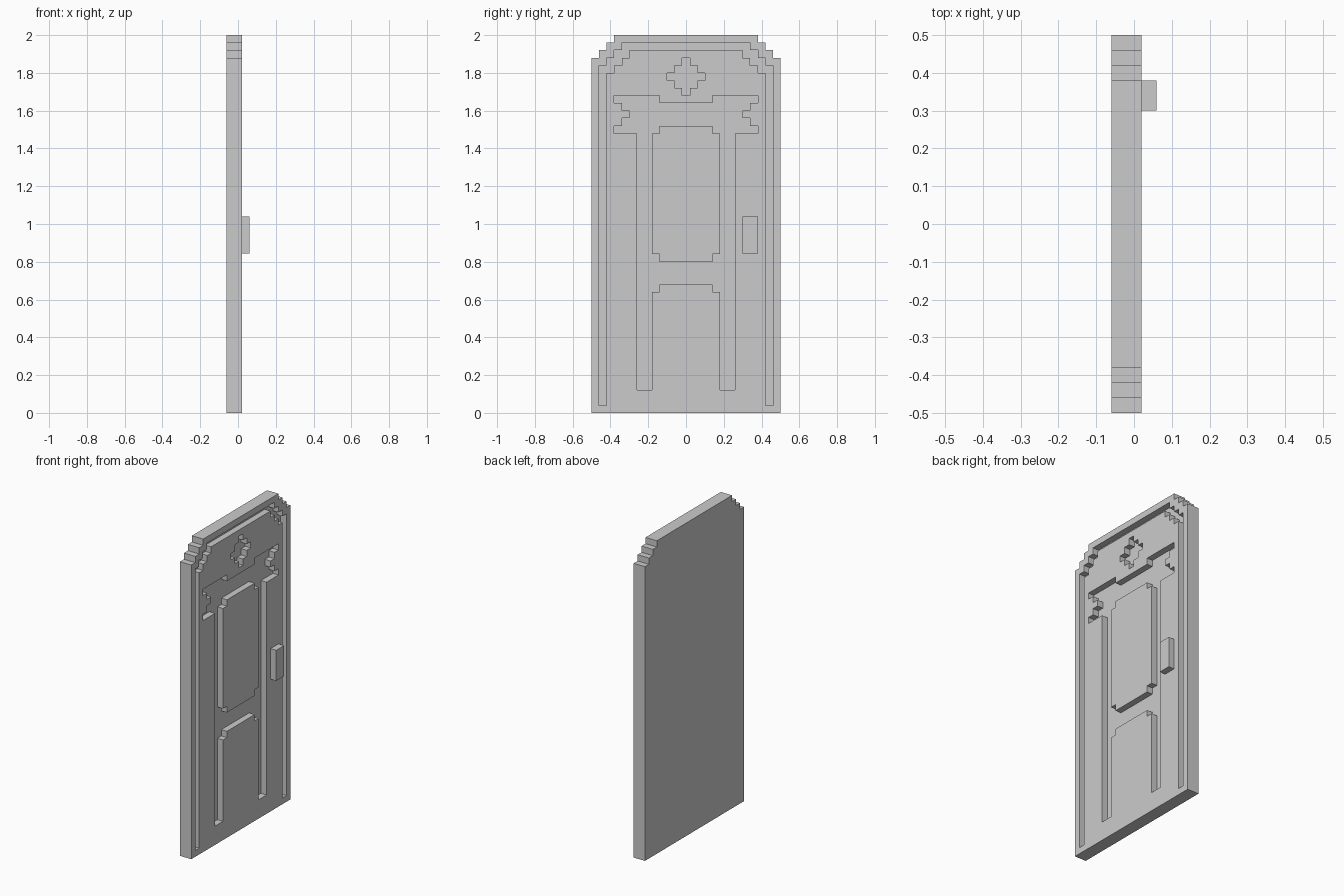
import bpy, bmesh

if "Cube" in bpy.data.objects:
    bpy.data.objects.remove(bpy.data.objects["Cube"])


def extrude(name, half, x0, x1):
    """Mirror a right-hand (y, z) half profile and extrude it along x."""
    pts = half + [(-y, z) for y, z in reversed(half)]
    return prism(name, pts, x0, x1)


def prism(name, pts, x0, x1):
    bm = bmesh.new()
    face = bm.faces.new([bm.verts.new((x0, y, z)) for y, z in pts])
    ext = bmesh.ops.extrude_face_region(bm, geom=[face])
    bmesh.ops.translate(bm, vec=(x1 - x0, 0, 0),
                        verts=[g for g in ext["geom"] if isinstance(g, bmesh.types.BMVert)])
    bmesh.ops.recalc_face_normals(bm, faces=bm.faces)
    mesh = bpy.data.meshes.new(name)
    bm.to_mesh(mesh)
    bm.free()
    ob = bpy.data.objects.new(name, mesh)
    bpy.context.collection.objects.link(ob)
    return ob


def stairs(y, z, count, s=0.04):
    """Pixel steps going inwards and upwards from (y, z)."""
    pts = [(y, z)]
    for _ in range(count):
        pts.append((round(y - s, 3), z))
        y, z = round(y - s, 3), round(z + s, 3)
        pts.append((y, z))
    return pts


def cut(target, cutter):
    mod = target.modifiers.new("cut", 'BOOLEAN')
    mod.operation = 'DIFFERENCE'
    mod.solver = 'EXACT'
    mod.object = cutter
    bpy.context.view_layer.objects.active = target
    bpy.ops.object.modifier_apply(modifier=mod.name)
    bpy.data.objects.remove(cutter, do_unlink=True)


BACK, FLOOR, FRONT, OVER = -0.06, -0.02, 0.02, 0.1

# Door slab with stepped top corners
door = extrude("door_slab", [(0.5, 0)] + stairs(0.5, 1.88, 3), BACK, FRONT)

# Border groove following the stepped outline
inner = stairs(0.42, 1.80, 3)[::-1] + [(0.42, 0.04)]
outer = [(0.46, 0.04)] + stairs(0.46, 1.84, 3)
cut(door, extrude("border_groove", inner + outer, FLOOR, OVER))

# Stepped diamond recess
diamond = [(0.02, 1.68), (0.02, 1.72), (0.06, 1.72), (0.06, 1.76), (0.10, 1.76),
           (0.10, 1.80), (0.06, 1.80), (0.06, 1.84), (0.02, 1.84), (0.02, 1.88)]
cut(door, extrude("diamond_recess", diamond, FLOOR, OVER))

# Banner and panel surround recess, leaving both panels standing
surround = [(0.14, 0.68), (0.14, 0.64), (0.18, 0.64), (0.18, 0.12), (0.26, 0.12),
            (0.26, 1.48), (0.38, 1.48), (0.38, 1.52), (0.34, 1.52), (0.34, 1.56),
            (0.30, 1.56), (0.30, 1.60), (0.34, 1.60), (0.34, 1.64), (0.38, 1.64),
            (0.38, 1.68), (0.14, 1.68), (0.14, 1.64)]
recess = extrude("panel_recess", surround, FLOOR, OVER)
panel = [(0.14, 0.80), (0.14, 0.84), (0.18, 0.84), (0.18, 1.48), (0.14, 1.48), (0.14, 1.52)]
cut(recess, extrude("upper_panel", panel, FLOOR - 0.1, OVER + 0.1))
cut(door, recess)

# Handle block
prism("handle", [(0.30, 0.845), (0.38, 0.845), (0.38, 1.04), (0.30, 1.04)], FRONT, 0.06)
